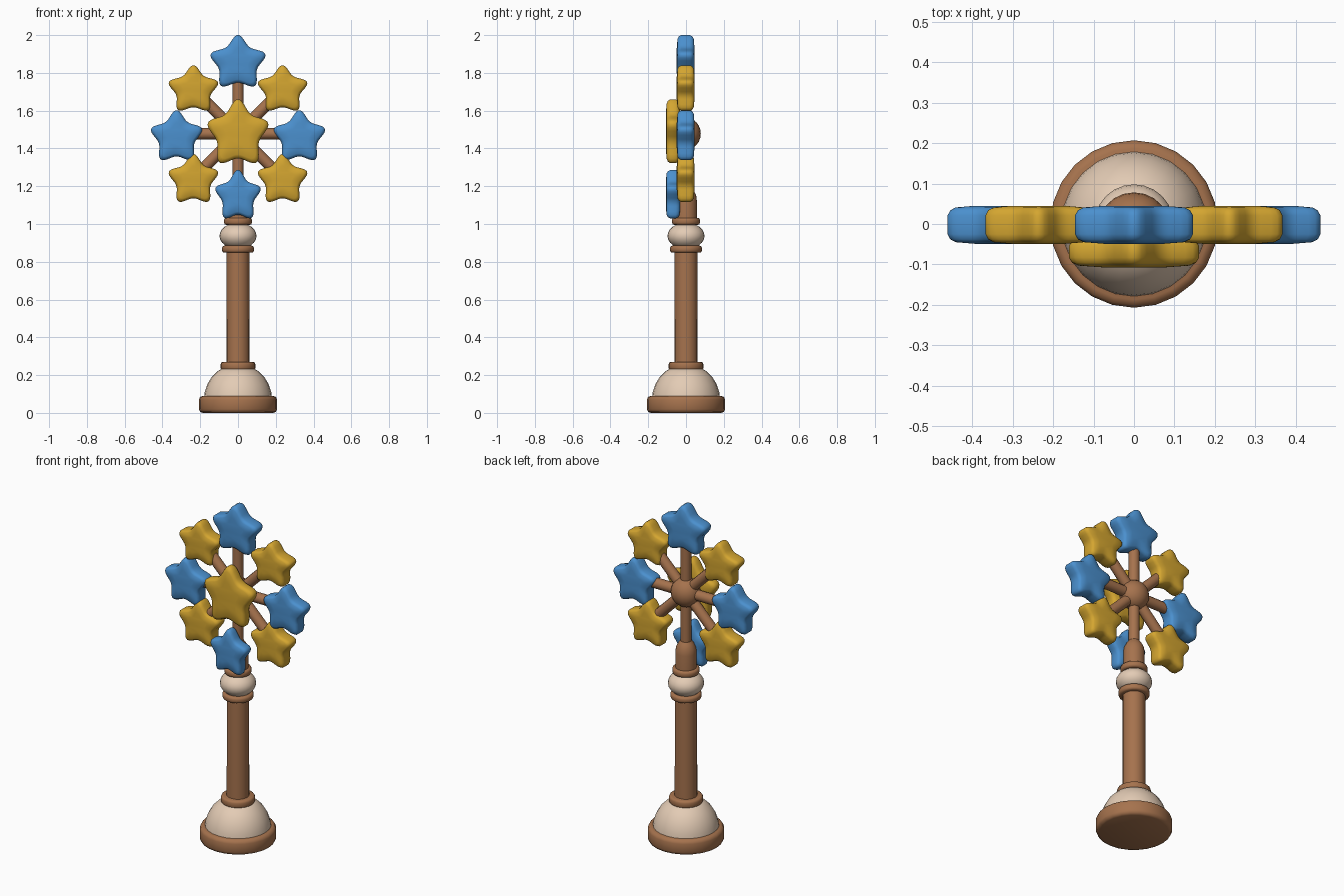
import bpy, bmesh, math
from mathutils import Vector

if "Cube" in bpy.data.objects:
    bpy.data.objects.remove(bpy.data.objects["Cube"])


def material(name, rgb):
    m = bpy.data.materials.new(name)
    m.diffuse_color = (*rgb, 1)
    m.use_nodes = True
    m.node_tree.nodes["Principled BSDF"].inputs["Base Color"].default_value = m.diffuse_color
    return m


BLUE = material("blue", (0.07, 0.28, 0.62))
GOLD = material("gold", (0.66, 0.38, 0.03))
BROWN = material("brown", (0.38, 0.17, 0.075))
CREAM = material("cream", (0.77, 0.60, 0.46))


def finish(bm, name, mat, angle=50):
    bmesh.ops.recalc_face_normals(bm, faces=bm.faces)
    me = bpy.data.meshes.new(name)
    bm.to_mesh(me)
    bm.free()
    me.materials.append(mat)
    ob = bpy.data.objects.new(name, me)
    bpy.context.collection.objects.link(ob)
    bpy.ops.object.select_all(action='DESELECT')
    bpy.context.view_layer.objects.active = ob
    ob.select_set(True)
    bpy.ops.object.shade_smooth_by_angle(angle=math.radians(angle))
    return ob


def loft(bm, loops):
    """Skin closed loops of points and cap both ends."""
    rings = [[bm.verts.new(p) for p in loop] for loop in loops]
    n = len(rings[0])
    for a, b in zip(rings, rings[1:]):
        for i in range(n):
            j = (i + 1) % n
            bm.faces.new((a[i], a[j], b[j], b[i]))
    for ring in (rings[0], rings[-1]):
        bm.faces.new(ring)


def lathe(name, profile, mat, sides=24):
    """Turned part from (radius, height) pairs."""
    bm = bmesh.new()
    turn = [2 * math.pi * i / sides for i in range(sides)]
    loft(bm, [[(r * math.cos(a), r * math.sin(a), z) for a in turn] for r, z in profile])
    return finish(bm, name, mat)


def ring(name, r, z0, z1, mat=BROWN, soft=0.012):
    return lathe(name, [(r - soft, z0), (r - soft * 0.3, z0 + soft * 0.3), (r, z0 + soft),
                        (r, z1 - soft), (r - soft * 0.3, z1 - soft * 0.3), (r - soft, z1)], mat)


def star_outline():
    """Five-pointed star with rounded tips and notches, fitted to a unit box."""
    corners = []
    for i in range(10):
        a = math.pi / 2 + i * math.pi / 5
        r = 0.58 if i % 2 else 1.0
        corners.append(Vector((r * math.cos(a), r * math.sin(a))))
    pts = []
    for i, c in enumerate(corners):
        k = 0.25 if i % 2 else 0.48
        p, q = c.lerp(corners[i - 1], k), c.lerp(corners[(i + 1) % 10], k)
        for s in range(6):
            t = s / 5
            pts.append(p * (1 - t) ** 2 + c * 2 * t * (1 - t) + q * t * t)
    w = max(p.x for p in pts)
    lo, hi = min(p.y for p in pts), max(p.y for p in pts)
    return [Vector((p.x / w / 2, (p.y - lo) / (hi - lo) - 0.5)) for p in pts]


OUTLINE = star_outline()


def star(name, x, z0, z1, width, y0, y1, mat):
    bm = bmesh.new()
    h, cz = z1 - z0, (z0 + z1) / 2
    steps = [(0.5, 0), (0.85, 0.004), (0.95, 0.011), (1, 0.024)]
    layers = [(s, y0 + d) for s, d in steps] + [(s, y1 - d) for s, d in reversed(steps)]
    loft(bm, [[(x + p.x * width * s, y, cz + p.y * h * s) for p in OUTLINE] for s, y in layers])
    return finish(bm, name, mat, 75)


# Base, dome and column
ring("base_disc", 0.207, 0.0, 0.09, soft=0.02)
lathe("base_dome", [(0.18, 0.08), (0.176, 0.11), (0.163, 0.15), (0.14, 0.19),
                    (0.11, 0.22), (0.08, 0.237)], CREAM)
ring("lower_collar", 0.092, 0.225, 0.27)
lathe("column", [(0.062, 0.25), (0.061, 0.87)], BROWN, 16)
ring("upper_collar", 0.085, 0.848, 0.885)
lathe("cream_ball", [(0.098 * math.cos(a), 0.937 + 0.07 * math.sin(a))
                     for a in [math.radians(d) for d in range(-75, 76, 15)]], CREAM)
ring("neck_collar", 0.074, 0.995, 1.033)
lathe("wheel_socket", [(0.058, 1.02), (0.058, 1.12), (0.054, 1.15), (0.042, 1.175),
                       (0.031, 1.19)], BROWN)

# Hub and eight spokes
HUB = Vector((0, 0, 1.478))
bm = bmesh.new()
bmesh.ops.create_uvsphere(bm, u_segments=20, v_segments=12, radius=0.085)
bmesh.ops.scale(bm, vec=(1, 0.92, 1), verts=bm.verts)
bmesh.ops.translate(bm, vec=HUB, verts=bm.verts)
finish(bm, "hub", BROWN)
for i in range(8):
    a = i * math.pi / 4
    d = Vector((math.cos(a), 0, math.sin(a)))
    up = Vector((-d.z, 0, d.x))
    ends = [HUB, HUB + d * 0.31]
    bm = bmesh.new()
    turn = [2 * math.pi * k / 12 for k in range(12)]
    loft(bm, [[e + 0.03 * (up * math.cos(t) + Vector((0, math.sin(t), 0))) for t in turn]
              for e in ends])
    finish(bm, "spoke", BROWN)

# Stars around the wheel
BACK, FRONT = (-0.049, 0.045), (-0.107, -0.03)
star("top_star", 0, 1.728, 2.0, 0.292, *BACK, BLUE)
for s in (-1, 1):
    star("side_star", s * 0.325, 1.338, 1.602, 0.272, *BACK, BLUE)
    star("upper_diagonal_star", s * 0.236, 1.6, 1.84, 0.262, *BACK, GOLD)
    star("lower_diagonal_star", s * 0.236, 1.117, 1.37, 0.262, *BACK, GOLD)
star("bottom_star", 0, 1.03, 1.286, 0.24, *FRONT, BLUE)
star("centre_star", 0, 1.322, 1.66, 0.322, *FRONT, GOLD)
